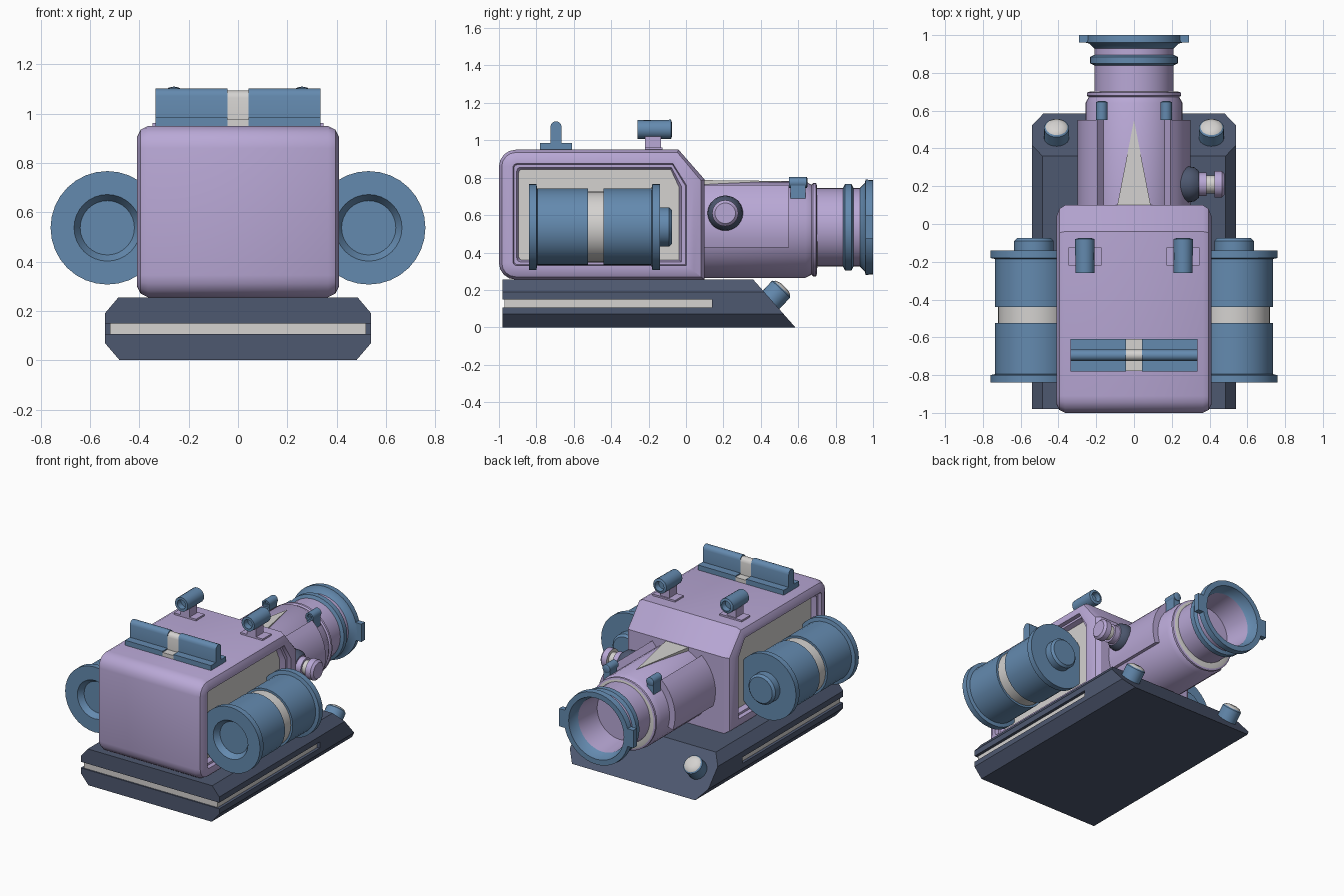
import bpy, bmesh, math
from mathutils import Vector

cube = bpy.data.objects.get("Cube")
if cube:
    bpy.data.objects.remove(cube, do_unlink=True)

# Colours
COLOURS = {"p": ("lilac", (0.485, 0.392, 0.672)), "b": ("steel_blue", (0.127, 0.254, 0.429)),
           "s": ("slate", (0.076, 0.098, 0.162)), "l": ("pale_grey", (0.66, 0.645, 0.63))}
MATS = {}
for key, (name, rgb) in COLOURS.items():
    m = bpy.data.materials.new(name)
    m.use_nodes = True
    m.diffuse_color = (*rgb, 1)
    m.node_tree.nodes["Principled BSDF"].inputs["Base Color"].default_value = (*rgb, 1)
    MATS[key] = m


def loft(name, rings, mats):
    """Skin a row of rings; mats holds a colour key for first cap, each gap, last cap."""
    if len(mats) == 1:
        mats = mats * (len(rings) + 1)
    keys = sorted(set(mats))
    bm = bmesh.new()
    rows = [[bm.verts.new(p) for p in ring] for ring in rings]
    n = len(rows[0])
    bm.faces.new(rows[0]).material_index = keys.index(mats[0])
    bm.faces.new(rows[-1]).material_index = keys.index(mats[-1])
    for a, b, key in zip(rows, rows[1:], mats[1:]):
        for i in range(n):
            j = (i + 1) % n
            bm.faces.new((a[i], a[j], b[j], b[i])).material_index = keys.index(key)
    bmesh.ops.recalc_face_normals(bm, faces=bm.faces)
    for f in bm.faces:
        f.smooth = True
    for e in bm.edges:
        e.smooth = e.calc_face_angle(0) < math.radians(32)
    mesh = bpy.data.meshes.new(name)
    bm.to_mesh(mesh)
    bm.free()
    for k in keys:
        mesh.materials.append(MATS[k])
    ob = bpy.data.objects.new(name, mesh)
    bpy.context.collection.objects.link(ob)
    return ob


def lathe(name, origin, axis, profile, mats, sides=32):
    """Turn (radius, distance) points round an axis."""
    origin, q = Vector(origin), Vector(axis).to_track_quat("Z", "Y")
    rings = [[origin + q @ Vector((r * math.cos(i * math.tau / sides),
                                   r * math.sin(i * math.tau / sides), t))
              for i in range(sides)] for r, t in profile]
    return loft(name, rings, mats)


def prism_x(name, yz, x0, x1, mat):
    return loft(name, [[(x, y, z) for y, z in yz] for x in (x0, x1)], mat)


def prism_y(name, xz, y0, y1, mat):
    return loft(name, [[(x, y, z) for x, z in xz] for y in (y0, y1)], mat)


def box(name, x0, x1, y0, y1, z0, z1, mat):
    return prism_x(name, [(y0, z0), (y1, z0), (y1, z1), (y0, z1)], x0, x1, mat)


def arc(cx, cy, r, a0, a1, steps):
    return [(cx + r * math.cos(math.radians(a0 + (a1 - a0) * i / steps)),
             cy + r * math.sin(math.radians(a0 + (a1 - a0) * i / steps))) for i in range(steps + 1)]


# Base: two chamfered slabs with a pale strip between, sloped at the back
def slab(name, half, front, back, mat):
    xz = half + [(-x, z) for x, z in reversed(half)]
    slope = lambda z: 0.36 + (0.255 - z) * 0.88
    loft(name, [[(x, front, z) for x, z in xz],
                [(x, slope(z) if back is None else back, z) for x, z in xz]], mat)


slab("base_lower", [(0.48, 0), (0.54, 0.07), (0.54, 0.107)], -0.98, None, "s")
slab("base_upper", [(0.54, 0.15), (0.54, 0.19), (0.485, 0.255)], -0.98, None, "s")
slab("base_rear_filler", [(0.54, 0.107), (0.54, 0.15)], 0.14, None, "s")
slab("base_strip", [(0.52, 0.107), (0.52, 0.15)], -0.97, 0.14, "l")


# Body: rounded housing with a recessed pale panel on each side
def body_loop(x, d):
    r = max(0.09 - d, 0.02)
    y0, z0, z1 = -1 + d, 0.255 + d, 0.95 - d
    pts = arc(y0 + r, z1 - r, r, 180, 90, 4)
    pts += [(-0.04 - 0.4 * d, z1), (0.1 - 1.3 * d, 0.79 - 0.4 * d), (0.1 - 1.3 * d, z0)]
    pts += arc(y0 + r, z0 + r, r, 270, 180, 4)
    return [(x, y, z) for y, z in pts]


steps = [(0.35, 0.105), (0.385, 0.095), (0.385, 0.08), (0.41, 0.075), (0.41, 0.045),
         (0.395, 0.015), (0.365, 0)]
rings = [body_loop(-x, d) for x, d in steps] + [body_loop(x, d) for x, d in reversed(steps)]
loft("body", rings, "l" + "p" * (len(rings) - 1) + "l")

# Rear blade on the roof
blade = ([(-0.78, 0.945), (-0.78, 0.985), (-0.725, 0.985)] + arc(-0.695, 1.072, 0.03, 180, 0, 6)
         + [(-0.665, 0.985), (-0.61, 0.985), (-0.61, 0.945)])
prism_x("blade_right", blade, -0.335, -0.042, "b")
prism_x("blade_left", blade, 0.042, 0.335, "b")
prism_x("blade_centre", [(y * 0.995 - 0.003, z - 0.008) for y, z in blade], -0.042, 0.042, "l")

for side, s in (("left", 1), ("right", -1)):
    # Side canister with banded drum, front recess and rear knob
    lathe(side + "_canister", (s * 0.53, 0, 0.537), (0, 1, 0),
          [(0.11, -0.80), (0.135, -0.84), (0.23, -0.84), (0.23, -0.80), (0.205, -0.795),
           (0.205, -0.525), (0.19, -0.525), (0.19, -0.44), (0.205, -0.44), (0.205, -0.185),
           (0.23, -0.18), (0.23, -0.14), (0.105, -0.14), (0.105, -0.09), (0.09, -0.075)],
          "bbbbbbblbbbbbbbb")
    # Roof tube on its foot
    x = s * 0.26
    lathe(side + "_roof_tube", (x, 0, 1.058), (0, 1, 0),
          [(0.03, -0.22), (0.032, -0.26), (0.05, -0.26), (0.052, -0.08), (0.035, -0.075),
           (0.03, -0.11)], "b", 16)
    box(side + "_tube_post", x - 0.035, x + 0.035, -0.22, -0.135, 0.95, 1.02, "p")
    box(side + "_tube_foot", x - 0.087, x + 0.087, -0.22, -0.125, 0.945, 0.962, "p")
    # Barrel cheek plate
    cheek = arc(0, 0.53, 0.3, -20, 50, 8) + arc(0, 0.53, 0.23, 50, -20, 8)
    prism_y(side + "_cheek", [(s * px, pz) for px, pz in cheek], 0.09, 0.55, "p")
    # Small lug on the barrel
    lathe(side + "_lug", (s * 0.17, 0, 0.775), (0, 1, 0),
          [(0.015, 0.57), (0.018, 0.55), (0.03, 0.55), (0.03, 0.645), (0.02, 0.65)], "b", 12)
    box(side + "_lug_foot", s * 0.17 - 0.025, s * 0.17 + 0.025, 0.56, 0.64, 0.68, 0.77, "b")
    # Stud on the sloped back of the base
    lathe(side + "_stud", (s * 0.41, 0.43, 0.12), (0, 0.68, 0.73),
          [(0.066, -0.03), (0.066, 0.115), (0.058, 0.122), (0.05, 0.13), (0.025, 0.137)],
          "bbblll", 24)
    # Tab on the mouth ring
    box(side + "_mouth_tab", s * 0.23, s * 0.29, 0.96, 1.0, 0.475, 0.6, "b")

# Barrel: wide section, pale collar, hollow narrow tube with blue rings
lathe("barrel", (0, 0, 0.522), (0, 1, 0),
      [(0.257, 0.08), (0.257, 0.64), (0.24, 0.672), (0.25, 0.68), (0.25, 0.695), (0.238, 0.70),
       (0.2, 0.702)], "ppppppll", 40)
lathe("barrel_tube", (0, 0, 0.535), (0, 1, 0),
      [(0.175, 0.74), (0.19, 0.93), (0.205, 0.95), (0.215, 1.0), (0.252, 1.0), (0.255, 0.96),
       (0.235, 0.955), (0.21, 0.93), (0.21, 0.895), (0.232, 0.885), (0.232, 0.85),
       (0.21, 0.84), (0.21, 0.69)], "ppbbbbbbpbbbpp", 40)

# Pale wedge on top of the barrel
wedge = [(-0.09, 0.09, 0.787), (0.09, 0.09, 0.787), (0, 0.55, 0.782)]
loft("barrel_wedge", [[(x, y, z - 0.06) for x, y, z in wedge], wedge], "l")

# Control knob on the left of the barrel
lathe("control_knob", (0, 0.21, 0.61), (1, 0, 0),
      [(0.09, 0.24), (0.095, 0.29), (0.09, 0.32), (0.07, 0.345), (0.062, 0.345), (0.062, 0.385),
       (0.048, 0.385), (0.048, 0.425), (0.07, 0.425), (0.07, 0.465), (0.055, 0.48)],
      "sssspppllpppp"[:12], 28)
